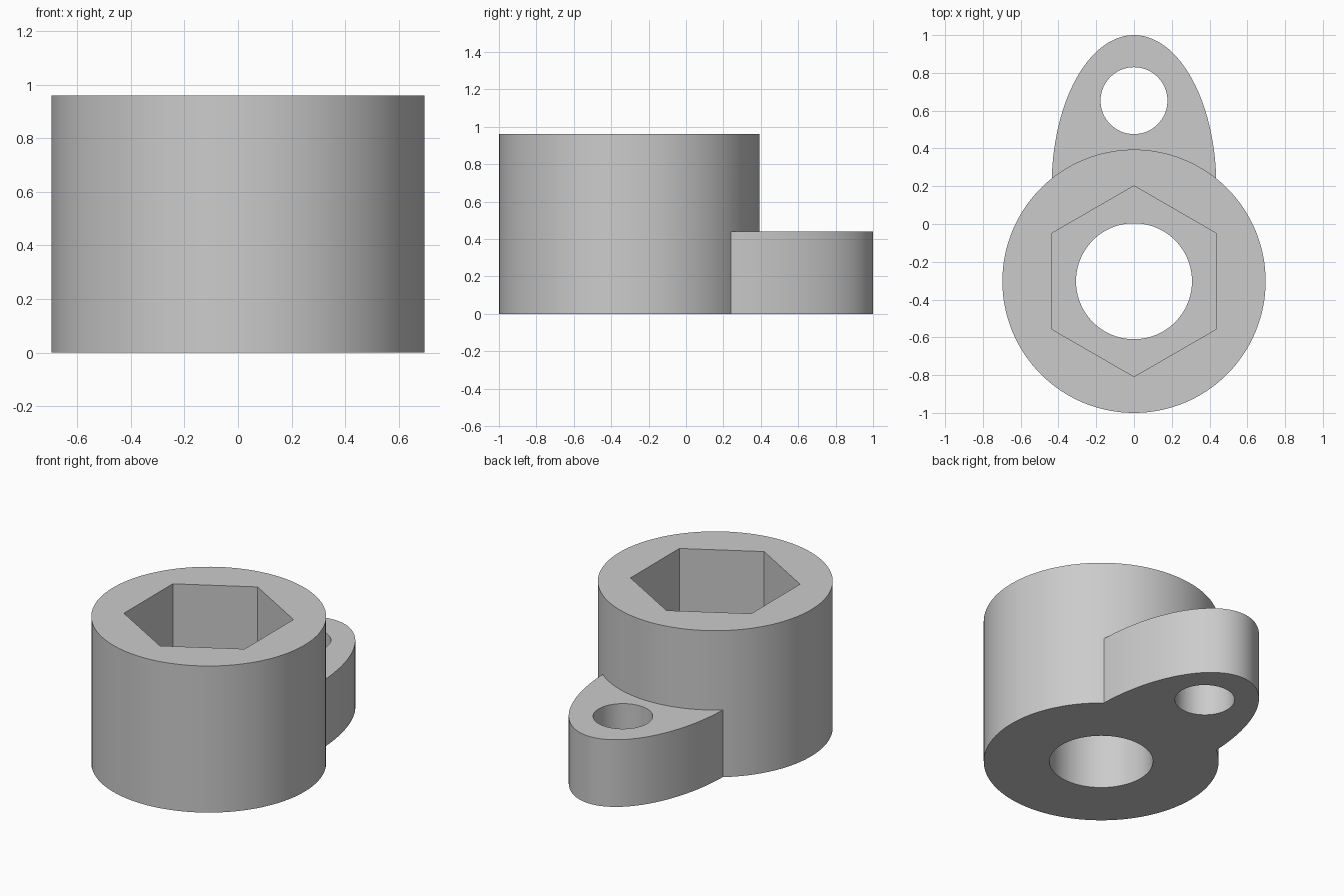
import bpy
import bmesh
from math import cos, sin, pi, radians

cube = bpy.data.objects.get("Cube")
if cube:
    bpy.data.objects.remove(cube, do_unlink=True)

# Key dimensions
BODY_Y = -0.303
BODY_HEIGHT = 0.96
LUG_HEIGHT = 0.44

grey = bpy.data.materials.new("plain grey")
grey.use_nodes = True
colour = (0.6, 0.6, 0.6, 1)
grey.diffuse_color = colour
grey.node_tree.nodes["Principled BSDF"].inputs["Base Color"].default_value = colour


def prism(name, y, rx, ry, z0, z1, sides=128):
    """Upright prism with an elliptical or regular outline, a corner at +y."""
    bm = bmesh.new()
    ring = [bm.verts.new((rx * sin(2 * pi * i / sides),
                          y + ry * cos(2 * pi * i / sides), z0))
            for i in range(sides)]
    base = bm.faces.new(ring)
    top = bmesh.ops.extrude_face_region(bm, geom=[base])["geom"]
    verts = [v for v in top if isinstance(v, bmesh.types.BMVert)]
    bmesh.ops.translate(bm, verts=verts, vec=(0, 0, z1 - z0))
    bmesh.ops.recalc_face_normals(bm, faces=bm.faces)
    mesh = bpy.data.meshes.new(name)
    bm.to_mesh(mesh)
    bm.free()
    mesh.materials.append(grey)
    obj = bpy.data.objects.new(name, mesh)
    bpy.context.collection.objects.link(obj)
    return obj


def combine(target, tool, operation):
    """Apply a boolean and discard the tool."""
    tool.hide_render = True
    mod = target.modifiers.new(operation.title(), 'BOOLEAN')
    mod.operation = operation
    mod.solver = 'EXACT'
    mod.object = tool
    bpy.context.view_layer.objects.active = target
    bpy.ops.object.modifier_apply(modifier=mod.name)
    bpy.data.objects.remove(tool, do_unlink=True)


# Round body with a half-oval mounting lug at the back
body = prism("socket_body", BODY_Y, 0.697, 0.697, 0, BODY_HEIGHT)
lug = prism("mounting_lug", 0.2, 0.436, 0.8, 0, LUG_HEIGHT)
combine(body, lug, 'UNION')

# Hexagonal pocket, central through hole and lug hole
cutters = [
    prism("hex_pocket", BODY_Y, 0.505, 0.505, LUG_HEIGHT, BODY_HEIGHT + 0.1, 6),
    prism("centre_hole", BODY_Y, 0.307, 0.307, -0.1, BODY_HEIGHT),
    prism("lug_hole", 0.653, 0.177, 0.177, -0.1, BODY_HEIGHT),
]
for cutter in cutters:
    combine(body, cutter, 'DIFFERENCE')

# Smooth round walls, sharp rims
bpy.ops.object.select_all(action='DESELECT')
body.select_set(True)
bpy.context.view_layer.objects.active = body
bpy.ops.object.shade_smooth_by_angle(angle=radians(20))
